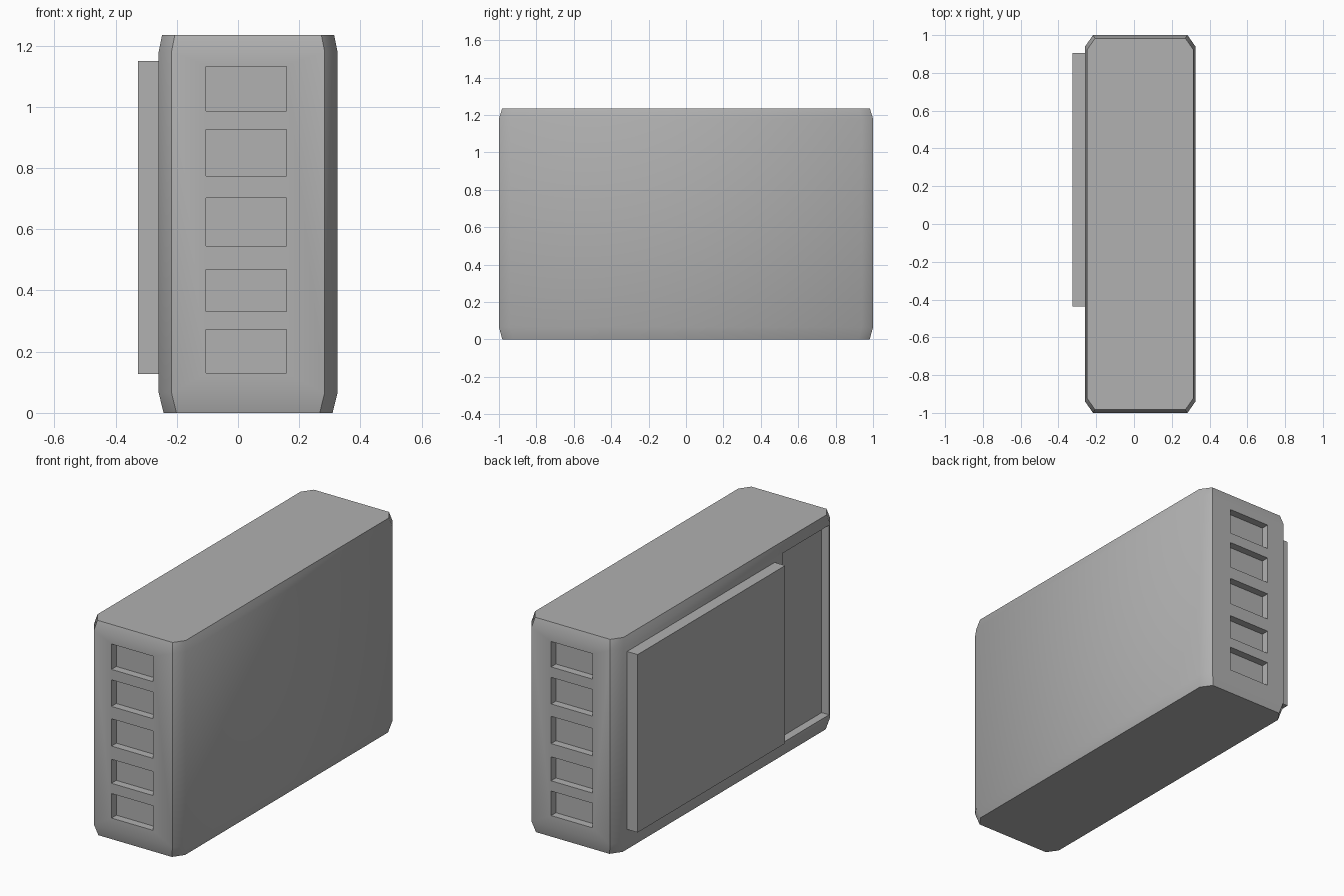
import bpy, bmesh, math
from mathutils import Matrix, Vector

if "Cube" in bpy.data.objects:
    bpy.data.objects.remove(bpy.data.objects["Cube"])

# Dark grey shared by all parts
grey = bpy.data.materials.new("dark_grey")
grey.diffuse_color = (0.44, 0.44, 0.44, 1)
grey.use_nodes = True
grey.node_tree.nodes["Principled BSDF"].inputs["Base Color"].default_value = grey.diffuse_color


def make_object(name, bm):
    bmesh.ops.recalc_face_normals(bm, faces=bm.faces)
    mesh = bpy.data.meshes.new(name)
    bm.to_mesh(mesh)
    bm.free()
    mesh.materials.append(grey)
    obj = bpy.data.objects.new(name, mesh)
    bpy.context.collection.objects.link(obj)
    return obj


def add_box(bm, lo, hi):
    lo, hi = Vector(lo), Vector(hi)
    mat = Matrix.Translation((lo + hi) / 2) @ Matrix.Diagonal((*(hi - lo), 1))
    bmesh.ops.create_cube(bm, size=1, matrix=mat)


# Casing: stacked eight-sided rings, tapered slightly at top and bottom
X0, X1, Y, CX, CY = -0.259, 0.325, 1.0, 0.042, 0.06
bm = bmesh.new()
rings = []
for z, dx, dy in [(0, 0.016, 0.018), (0.065, 0, 0), (1.18, 0, 0), (1.235, 0.011, 0.017)]:
    a, b, y = X0 + dx, X1 - dx, Y - dy
    pts = [(a + CX, -y), (b - CX, -y), (b, -y + CY), (b, y - CY),
           (b - CX, y), (a + CX, y), (a, y - CY), (a, -y + CY)]
    rings.append([bm.verts.new((px, py, z)) for px, py in pts])
for low, high in zip(rings, rings[1:]):
    for i in range(8):
        j = (i + 1) % 8
        bm.faces.new((low[i], low[j], high[j], high[i]))
bm.faces.new(rings[0])
bm.faces.new(rings[-1])
casing = make_object("casing", bm)

# Cutter: five vents at each end and the side recess
bm = bmesh.new()
for z0, z1 in [(0.131, 0.272), (0.331, 0.469), (0.545, 0.702), (0.773, 0.926), (0.986, 1.132)]:
    for side in (-1, 1):
        ya, yb = sorted((side * 0.956, side * 1.1))
        add_box(bm, (-0.105, ya, z0), (0.158, yb, z1))
add_box(bm, (-0.4, -0.93, 0.085), (-0.212, -0.505, 1.175))
cutter = make_object("recess_cutter", bm)
cutter.hide_render = True

mod = casing.modifiers.new("recesses", 'BOOLEAN')
mod.operation = 'DIFFERENCE'
mod.solver = 'EXACT'
mod.object = cutter
bpy.context.view_layer.objects.active = casing
casing.select_set(True)
bpy.ops.object.modifier_apply(modifier=mod.name)
bpy.data.objects.remove(cutter)
bpy.ops.object.shade_smooth_by_angle(angle=math.radians(40))

# Raised side panel
bm = bmesh.new()
add_box(bm, (-0.326, -0.436, 0.127), (-0.23, 0.905, 1.15))
make_object("side_panel", bm)
